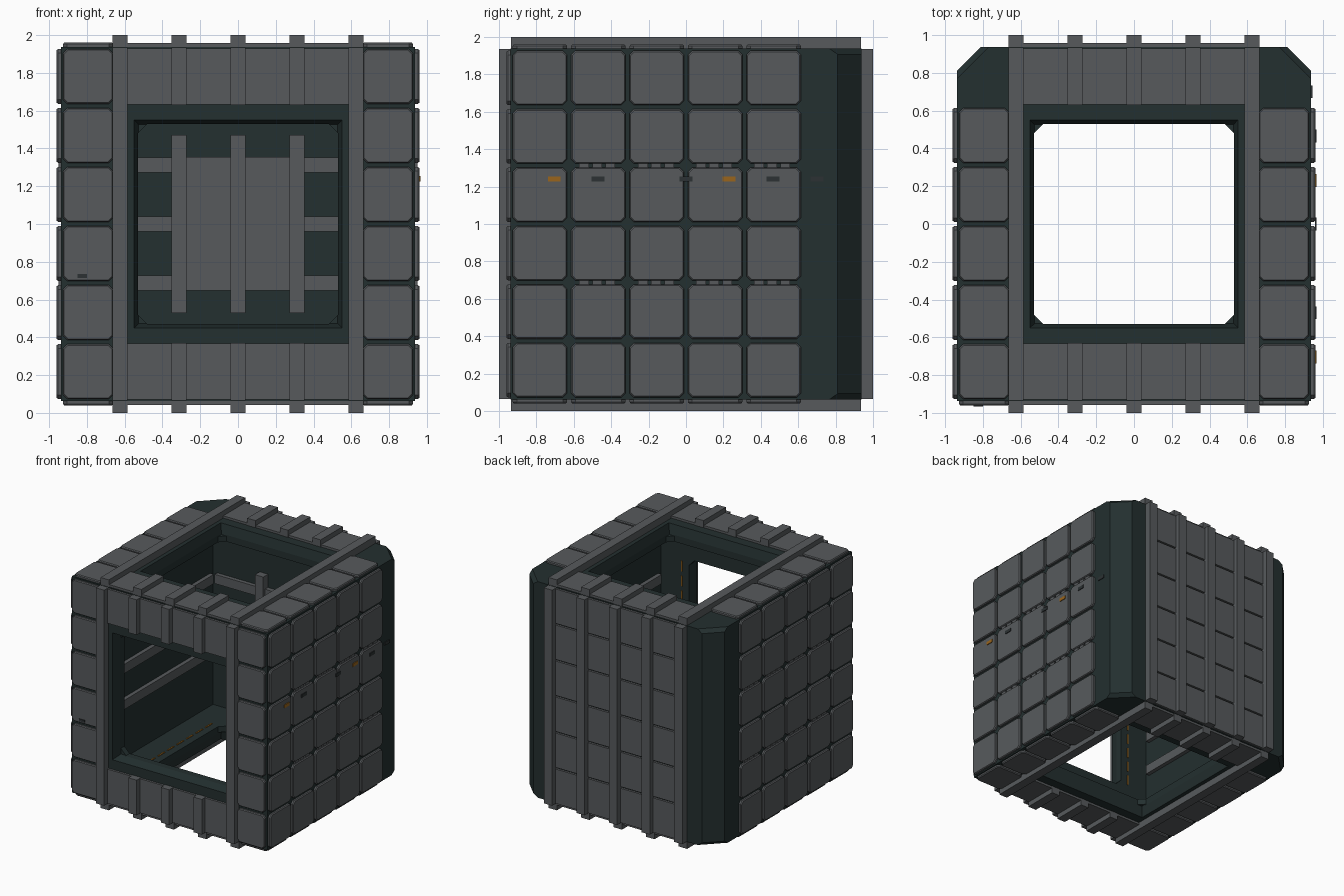
import bpy, bmesh
from mathutils import Vector

if "Cube" in bpy.data.objects:
    bpy.data.objects.remove(bpy.data.objects["Cube"])

def mat(name, c):
    m = bpy.data.materials.new(name)
    m.diffuse_color = (*c, 1)
    m.use_nodes = True
    m.node_tree.nodes["Principled BSDF"].inputs["Base Color"].default_value = m.diffuse_color
    return m

GREY = mat("panel grey", (0.095, 0.102, 0.108))
DARK = mat("dark teal hull", (0.017, 0.029, 0.029))
ORANGE = mat("orange marking", (0.32, 0.13, 0.012))
LABEL = mat("dark marking", (0.025, 0.031, 0.033))

# (u, v, h) on a wall -> xyz; h is the distance from the centre (0, 0, 1)
FACES = {
    "front": lambda u, v, h: Vector((u, -h, v + 1)),
    "back": lambda u, v, h: Vector((u, h, v + 1)),
    "right": lambda u, v, h: Vector((h, u, v + 1)),
    "left": lambda u, v, h: Vector((-h, u, v + 1)),
    "top": lambda u, v, h: Vector((u, v, 1 + h)),
    "bottom": lambda u, v, h: Vector((u, v, 1 - h)),
}

def outline(u0, u1, v0, v1, c):
    if c <= 0:
        return [(u0, v0), (u1, v0), (u1, v1), (u0, v1)]
    return [(u0 + c, v0), (u1 - c, v0), (u1, v0 + c), (u1, v1 - c),
            (u1 - c, v1), (u0 + c, v1), (u0, v1 - c), (u0, v0 + c)]

def loft(bm, face, rings):
    """Closed solid through rings given as (outline, h)."""
    f = FACES[face]
    loops = [[bm.verts.new(f(u, v, h)) for u, v in pts] for pts, h in rings]
    n = len(loops[0])
    for a, b in zip(loops, loops[1:]):
        for i in range(n):
            bm.faces.new((a[i], a[(i + 1) % n], b[(i + 1) % n], b[i]))
    bm.faces.new(loops[0])
    bm.faces.new(loops[-1])

def slab(bm, face, u0, u1, v0, v1, h0, h1, c=0):
    loft(bm, face, [(outline(u0, u1, v0, v1, c), h0), (outline(u0, u1, v0, v1, c), h1)])

def tile(bm, face, u0, u1, v0, v1):
    g, e = 0.011, 0.006
    a = outline(u0 + g, u1 - g, v0 + g, v1 - g, 0.022)
    b = outline(u0 + g + e, u1 - g - e, v0 + g + e, v1 - g - e, 0.02)
    loft(bm, face, [(a, 0.93), (a, 0.952), (b, 0.96)])

def finish(bm, name, material):
    bmesh.ops.recalc_face_normals(bm, faces=bm.faces)
    me = bpy.data.meshes.new(name)
    bm.to_mesh(me)
    bm.free()
    me.materials.append(material)
    ob = bpy.data.objects.new(name, me)
    bpy.context.collection.objects.link(ob)
    return ob

B = 0.9375      # hull half size
P = 0.3125      # panel pitch
W = 0.8         # inner wall distance
R = 0.04        # rail half width

# Hull: block with chamfered rear corners, hollowed out
bm = bmesh.new()
plan = [(-B, -B), (B, -B), (B, 0.81), (0.81, B), (-0.81, B), (-B, 0.81)]
loft(bm, "top", [(plan, -B), (plan, B)])
edges = [e for e in bm.edges if all(abs(v.co.x) + v.co.y > 1.7 for v in e.verts)
         and abs(e.verts[0].co.z - e.verts[1].co.z) < 0.01
         and e.verts[0].co.x * e.verts[1].co.x > 0]
bmesh.ops.bevel(bm, geom=edges, offset=0.03, segments=1, affect='EDGES')
hull = finish(bm, "hull", DARK)

cutters = []
def cutter(build):
    b = bmesh.new()
    build(b)
    ob = finish(b, "cutter", DARK)
    ob.hide_render = True
    cutters.append(ob)
    m = hull.modifiers.new("cut", 'BOOLEAN')
    m.operation, m.solver, m.object = 'DIFFERENCE', 'EXACT', ob

def sq(s):
    return outline(-s, s, -s, s, 0)

cutter(lambda b: slab(b, "top", -W, W, -W, W, -W, W))
cutter(lambda b: slab(b, "top", -0.53, 0.53, -0.53, 0.53, -1.1, 1.1, 0.05))
cutter(lambda b: slab(b, "front", -0.53, 0.53, -0.53, 0.53, 0.3, 1.1, 0.05))
for f in ("front", "top", "bottom"):
    cutter(lambda b: loft(b, f, [(sq(0.528), 0.85), (sq(0.552), 0.945)]))
bpy.context.view_layer.update()
dg = bpy.context.evaluated_depsgraph_get()
cut_mesh = bpy.data.meshes.new_from_object(hull.evaluated_get(dg))
hull.modifiers.clear()
hull.data = cut_mesh
for c in cutters:
    bpy.data.objects.remove(c)

# Side wall tiles, 5 columns by 6 rows
for f in ("left", "right"):
    bm = bmesh.new()
    for i in range(5):
        for j in range(6):
            tile(bm, f, -B + i * P, -B + (i + 1) * P, -B + j * P, -B + (j + 1) * P)
    finish(bm, f + "_tiles", GREY)

# Tile strips outside the long rails on the open walls
for f, rows in (("front", 6), ("top", 5), ("bottom", 5)):
    bm = bmesh.new()
    for j in range(rows):
        v = -B + j * P
        tile(bm, f, 0.65, B, v, v + P)
        tile(bm, f, -B, -0.65, v, v + P)
    for s in (-1, 1):   # plain panels above and below the opening
        a, b = sorted((s * 0.633, s * 0.93))
        slab(bm, f, -0.6, 0.6, a, b, 0.93, 0.957)
    finish(bm, f + "_panels", GREY)

# Back wall tiles
bm = bmesh.new()
for i in range(4):
    for j in range(6):
        u, v = -0.625 + i * P, -B + j * P
        slab(bm, "back", u + 0.02, u + P - 0.02, v + 0.007, v + P - 0.007, 0.93, 0.957)
finish(bm, "back_panels", GREY)

# Rails: long ones on every ribbed wall, short ones beside the openings
for f in ("front", "back", "top", "bottom"):
    bm = bmesh.new()
    for k in range(-2, 3):
        u = k * P
        if abs(k) == 2 or f == "back":
            slab(bm, f, u - R, u + R, -0.935, 0.935, 0.93, 1.0)
        else:
            slab(bm, f, u - R, u + R, 0.63, 0.935, 0.93, 1.0)
            slab(bm, f, u - R, u + R, -0.935, -0.63, 0.93, 1.0)
    finish(bm, f + "_rails", GREY)

# Inner walls: horizontal bars on three sides, posts and panels at the back
bm = bmesh.new()
for f in ("left", "right", "back"):
    for v in (-P, 0, P):
        slab(bm, f, -0.76, 0.76, v - R, v + R, 0.765, W + 0.01)
finish(bm, "inner_bars", GREY)
bm = bmesh.new()
for u in (-P, 0, P):
    slab(bm, "back", u - R, u + R, -0.47, 0.47, 0.735, W + 0.01)
finish(bm, "inner_posts", GREY)
bm = bmesh.new()
for u in (-P, 0):
    slab(bm, "back", u + R, u + P - R, -0.35, 0.355, 0.76, W + 0.01)
finish(bm, "inner_panels", GREY)

# Orange dashes on the inner side of each opening
bm = bmesh.new()
for f in ("front", "top", "bottom"):
    for s in (-0.6, 0.6):
        for i in range(8):
            v = -0.5 + i * 0.13
            slab(bm, f, s - 0.006, s + 0.006, v, v + 0.09, 0.794, W + 0.002)
finish(bm, "inner_dashes", ORANGE)

# Clips in the seams of the side walls
bm = bmesh.new()
for f in ("left", "right"):
    for v in (-P, P):
        for c in (-0.475, -0.16, 0.15, 0.46):
            for d in (-0.07, 0, 0.07):
                slab(bm, f, c + d - 0.026, c + d + 0.026, v - 0.011, v + 0.011, 0.93, 0.95)
finish(bm, "seam_clips", GREY)

# Small plates on the right wall and the front
def plates(name, material, spots):
    b = bmesh.new()
    for f, u, v, w, h in spots:
        slab(b, f, u - w, u + w, v - h, v + h, h0 := (0.935 if u > 0.65 else 0.957), h0 + 0.009)
    finish(b, name, material)

plates("orange_plates", ORANGE, [("right", u, 0.24, 0.034, 0.014) for u in (-0.705, 0.23)])
plates("dark_plates", LABEL,
       [("right", u, 0.24, 0.034, 0.014) for u in (-0.47, 0.0, 0.465, 0.7)]
       + [("front", -0.825, -0.275, 0.026, 0.01)])
